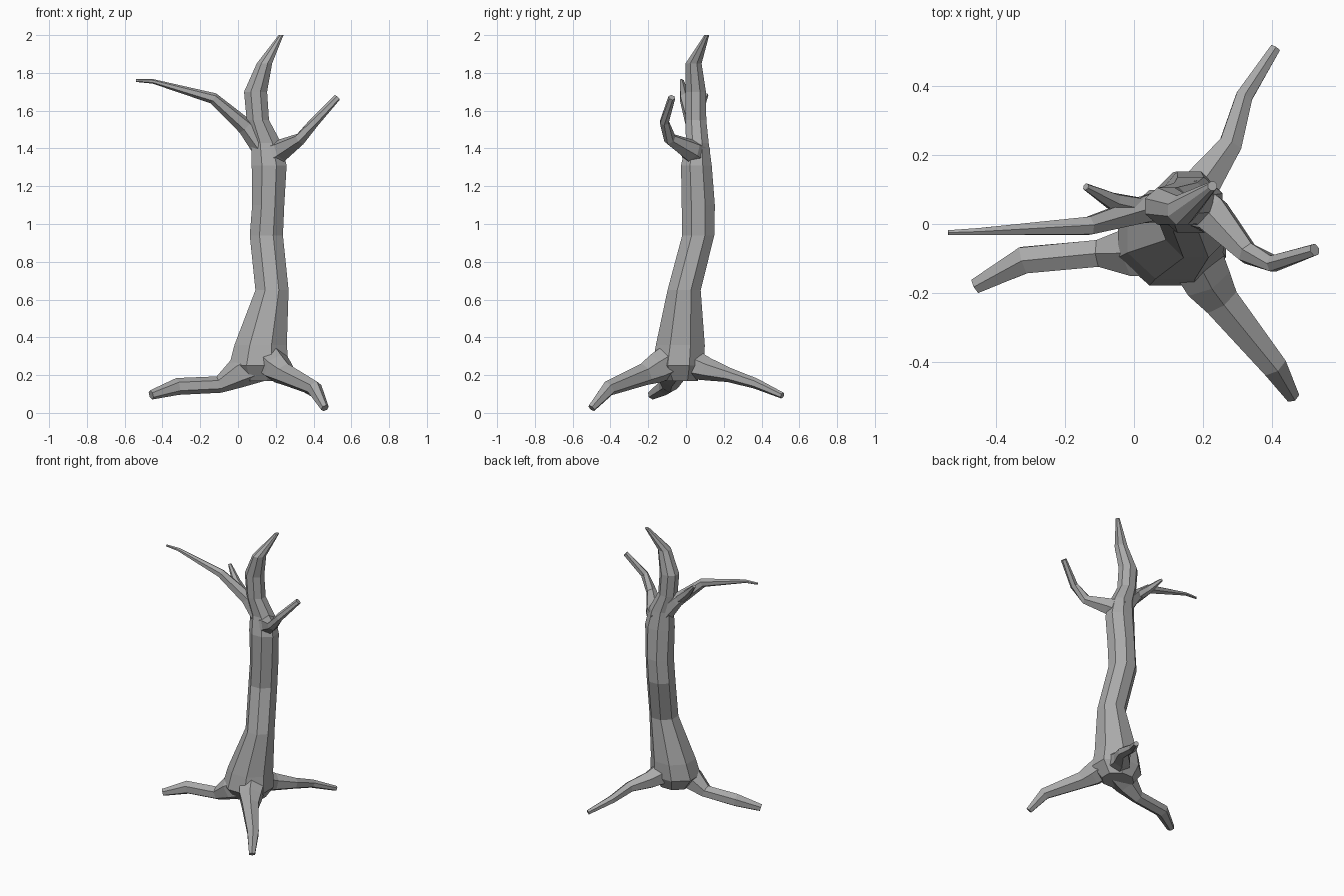
import bpy, bmesh, math
from mathutils import Vector

cube = bpy.data.objects.get("Cube")
if cube:
    bpy.data.objects.remove(cube, do_unlink=True)

bark = bpy.data.materials.new("grey bark")
bark.use_nodes = True
GREY = (0.4, 0.4, 0.4, 1)
bark.diffuse_color = GREY
bark.node_tree.nodes["Principled BSDF"].inputs["Base Color"].default_value = GREY
UP = Vector((0, 0, 1))


def skin_rings(name, rings):
    """Join closed rings of points into a capped, flat-faced solid."""
    bm = bmesh.new()
    loops = [[bm.verts.new(p) for p in ring] for ring in rings]
    n = len(loops[0])
    for a, b in zip(loops, loops[1:]):
        for i in range(n):
            j = (i + 1) % n
            bm.faces.new((a[i], a[j], b[j], b[i]))
    bm.faces.new(loops[0][::-1])
    bm.faces.new(loops[-1])
    bmesh.ops.recalc_face_normals(bm, faces=bm.faces)
    mesh = bpy.data.meshes.new(name)
    bm.to_mesh(mesh)
    bm.free()
    mesh.materials.append(bark)
    obj = bpy.data.objects.new(name, mesh)
    bpy.context.collection.objects.link(obj)
    return obj


def ring(center, u, v, ru, rv, sides):
    steps = [math.tau * (i + 0.5) / sides for i in range(sides)]
    return [center + u * ru * math.cos(a) + v * rv * math.sin(a) for a in steps]


def limb(name, path, sides=6):
    """Tapered tube along points of (x, y, z, radius)."""
    pts = [Vector(p[:3]) for p in path]
    rings = []
    for i, p in enumerate(pts):
        before = (p - pts[i - 1]).normalized() if i else Vector()
        after = (pts[i + 1] - p).normalized() if i + 1 < len(pts) else Vector()
        t = (before + after).normalized()
        u = t.cross(UP).normalized()
        rings.append(ring(p, u, u.cross(t), path[i][3], path[i][3], sides))
    return skin_rings(name, rings)


# Trunk: level rings of (x, y, z, half width, half depth)
trunk_rings = [
    (0.11, -0.03, 0.17, 0.11, 0.10), (0.11, -0.04, 0.25, 0.17, 0.15),
    (0.12, -0.03, 0.36, 0.15, 0.14), (0.18, -0.01, 0.65, 0.095, 0.095),
    (0.15, 0.065, 0.94, 0.095, 0.092), (0.16, 0.065, 1.1, 0.092, 0.095),
    (0.165, 0.055, 1.31, 0.10, 0.088), (0.15, 0.06, 1.43, 0.085, 0.065),
    (0.105, 0.052, 1.55, 0.064, 0.06), (0.093, 0.052, 1.7, 0.066, 0.058),
    (0.14, 0.04, 1.85, 0.044, 0.046), (0.228, 0.11, 2.0, 0.014, 0.014)]
X, Y = Vector((1, 0, 0)), Vector((0, 1, 0))
tree = skin_rings("dead_tree", [
    ring(Vector(r[:3]), X, Y, r[3], r[4], 8) for r in trunk_rings])

# Roots and branches
limbs = [
    limb("right_root", [(0.1, -0.06, 0.26, 0.10), (0, -0.08, 0.21, 0.08),
                        (-0.1, -0.085, 0.15, 0.045), (-0.32, -0.105, 0.14, 0.045),
                        (-0.46, -0.18, 0.095, 0.025)]),
    limb("front_root", [(0.14, -0.02, 0.31, 0.10), (0.21, -0.16, 0.235, 0.08),
                        (0.25, -0.22, 0.205, 0.06), (0.405, -0.41, 0.13, 0.042),
                        (0.46, -0.5, 0.025, 0.022)]),
    limb("back_root", [(0.14, 0, 0.27, 0.09), (0.2, 0.12, 0.23, 0.06),
                       (0.28, 0.23, 0.2, 0.038), (0.32, 0.37, 0.155, 0.028),
                       (0.41, 0.51, 0.092, 0.017)]),
    limb("right_branch", [(0.14, 0.06, 1.39, 0.06), (0.04, 0.045, 1.515, 0.045),
                          (-0.13, -0.005, 1.665, 0.03), (-0.45, -0.022, 1.755, 0.012),
                          (-0.54, -0.025, 1.76, 0.008)]),
    limb("right_twig", [(0.02, 0.045, 1.53, 0.035), (-0.06, 0.065, 1.6, 0.028),
                        (-0.14, 0.108, 1.685, 0.011)]),
    limb("left_branch", [(0.16, 0.06, 1.36, 0.08), (0.23, 0.025, 1.39, 0.06),
                         (0.33, -0.085, 1.45, 0.034), (0.405, -0.115, 1.54, 0.026),
                         (0.525, -0.075, 1.67, 0.019)])]

# Weld every limb into the trunk as one skin
bpy.context.view_layer.objects.active = tree
for part in limbs:
    weld = tree.modifiers.new("weld", "BOOLEAN")
    weld.operation = "UNION"
    weld.solver = "EXACT"
    weld.object = part
    bpy.ops.object.modifier_apply(modifier=weld.name)
    bpy.data.objects.remove(part, do_unlink=True)
